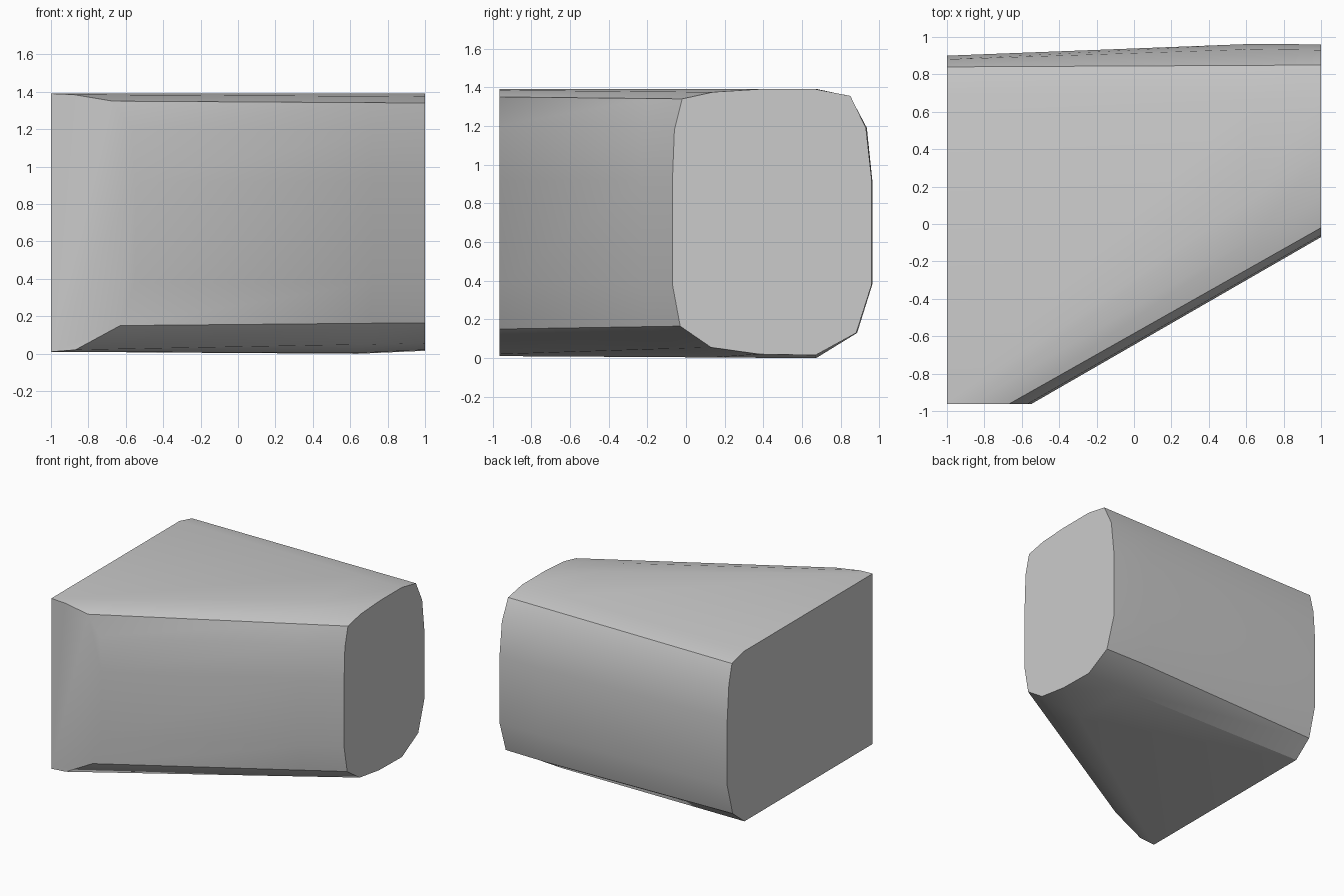
import bpy
import bmesh
from mathutils import Vector

cube = bpy.data.objects.get("Cube")
if cube:
    bpy.data.objects.remove(cube, do_unlink=True)

# One plain material
grey = bpy.data.materials.new("light grey")
grey.use_nodes = True
colour = (0.6, 0.6, 0.6, 1)
grey.diffuse_color = colour
grey.node_tree.nodes["Principled BSDF"].inputs["Base Color"].default_value = colour

# Rounded profile of the narrow end (y, z): front side, then back side
narrow_front = [(.38, 1.39), (.14, 1.375), (-.02, 1.34), (-.06, 1.18), (-.07, .92),
                (-.07, .38), (-.03, .165), (.13, .055), (.38, .02)]
narrow_back = [(.67, .015), (.88, .13), (.96, .38), (.96, .92), (.93, 1.19),
               (.85, 1.355), (.67, 1.39)]

# Wide end: front profile (x, z) on the front cut, back profile (y, z) on the side cut
wide_front = [(-1, 1.39), (-.88, 1.385), (-.67, 1.35), (-.57, 1.2), (-.55, .92),
              (-.55, .38), (-.63, .15), (-.87, .02), (-1, .01)]
wide_back = [(.68, .01), (.83, .13), (.9, .38), (.9, .92), (.88, 1.19),
             (.84, 1.35), (.68, 1.39)]

narrow = [Vector((1, y, z)) for y, z in narrow_front + narrow_back]
wide = ([Vector((x, -.963, z)) for x, z in wide_front]
        + [Vector((-1, y, z)) for y, z in wide_back])

# Slightly swollen ring near the narrow end
swollen = [a.lerp(b, .18) for a, b in zip(narrow, wide)]
for p in swollen:
    if p.y > .85 and p.z < 1.3:
        p.y += .014
    if p.z < .03:
        p.z -= .015

# Loft the rings and close the cut ends
bm = bmesh.new()
rings = [[bm.verts.new(p) for p in ring] for ring in (narrow, swollen, wide)]
n = len(narrow)
for a, b in zip(rings, rings[1:]):
    for i in range(n):
        j = (i + 1) % n
        bm.faces.new((a[i], a[j], b[j], b[i]))
split = len(wide_front)
last = rings[-1]
bm.faces.new(rings[0])
bm.faces.new(last[:split])
bm.faces.new(last[split - 1:] + last[:1])
bmesh.ops.recalc_face_normals(bm, faces=bm.faces)

mesh = bpy.data.meshes.new("wedge_block")
bm.to_mesh(mesh)
bm.free()
mesh.materials.append(grey)
block = bpy.data.objects.new("wedge_block", mesh)
bpy.context.collection.objects.link(block)

# Smooth the rounded sides, keep the ridges and cut ends sharp
bpy.ops.object.select_all(action='DESELECT')
block.select_set(True)
bpy.context.view_layer.objects.active = block
bpy.ops.object.shade_smooth_by_angle(angle=.6)
